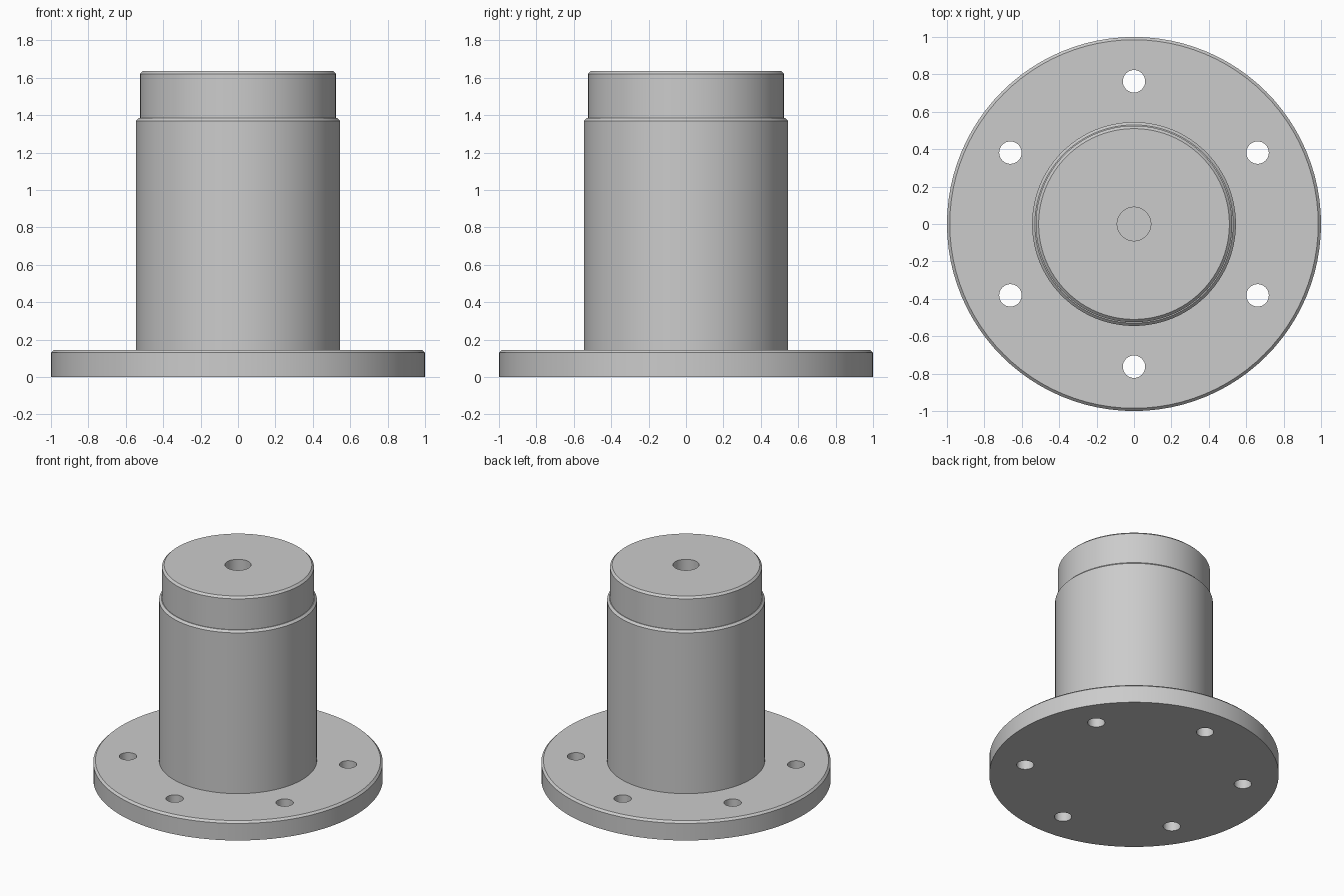
import bpy, bmesh
from math import cos, sin, pi, radians

if "Cube" in bpy.data.objects:
    bpy.data.objects.remove(bpy.data.objects["Cube"])

SEGMENTS = 96


def lathe(name, profile):
    """Revolve an (r, z) profile around z; profile starts and ends on the axis."""
    bm = bmesh.new()
    verts = [bm.verts.new((r, 0, z)) for r, z in profile]
    edges = [bm.edges.new(pair) for pair in zip(verts, verts[1:])]
    bmesh.ops.spin(bm, geom=verts + edges, cent=(0, 0, 0), axis=(0, 0, 1),
                   angle=2 * pi, steps=SEGMENTS, use_duplicate=False)
    bmesh.ops.remove_doubles(bm, verts=bm.verts[:], dist=1e-4)
    bmesh.ops.recalc_face_normals(bm, faces=bm.faces[:])
    mesh = bpy.data.meshes.new(name)
    bm.to_mesh(mesh)
    bm.free()
    obj = bpy.data.objects.new(name, mesh)
    bpy.context.collection.objects.link(obj)
    return obj


# Flanged stepped shaft with a blind centre hole in the top
shaft = lathe("flanged_shaft", [
    (0, 0), (1.0, 0), (1.0, 0.13), (0.985, 0.145),        # flange
    (0.545, 0.145), (0.545, 1.37), (0.53, 1.385),         # main body
    (0.525, 1.385), (0.525, 1.62), (0.51, 1.635),         # top step
    (0.09, 1.635), (0.09, 1.235), (0, 1.235),             # centre hole
])

# Six bolt hole cutters, joined in one mesh
bm = bmesh.new()
for i in range(6):
    a = radians(30 + 60 * i)
    ring = bmesh.ops.create_cone(bm, cap_ends=True, segments=32,
                                 radius1=0.06, radius2=0.06, depth=0.5)
    bmesh.ops.translate(bm, verts=ring["verts"],
                        vec=(0.763 * cos(a), 0.763 * sin(a), 0.07))
mesh = bpy.data.meshes.new("bolt_hole_cutter")
bm.to_mesh(mesh)
bm.free()
cutter = bpy.data.objects.new("bolt_hole_cutter", mesh)
bpy.context.collection.objects.link(cutter)
cutter.hide_render = True
cutter.display_type = 'WIRE'

cut = shaft.modifiers.new("bolt_holes", 'BOOLEAN')
cut.operation = 'DIFFERENCE'
cut.solver = 'EXACT'
cut.object = cutter

# Apply the cut, then shade round walls smooth and keep edges sharp
bpy.context.view_layer.objects.active = shaft
shaft.select_set(True)
bpy.ops.object.modifier_apply(modifier=cut.name)
bpy.data.objects.remove(cutter)
bpy.ops.object.shade_smooth_by_angle(angle=radians(30))
